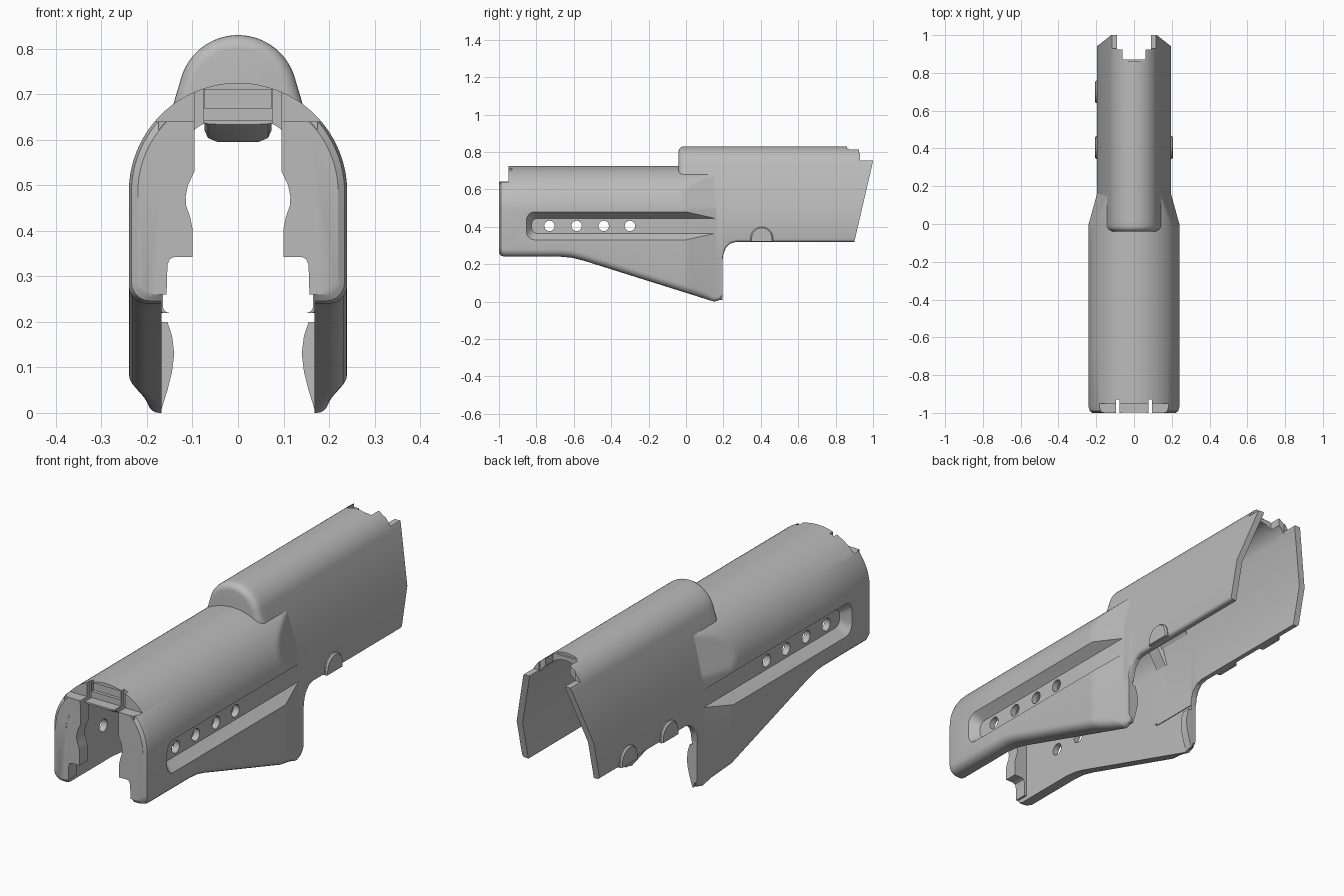
import bpy, bmesh
from math import sin, cos, pi, radians

cube = bpy.data.objects.get("Cube")
if cube:
    bpy.data.objects.remove(cube, do_unlink=True)

grey = bpy.data.materials.new("shell_grey")
grey.use_nodes = True
COLOUR = (0.5, 0.5, 0.5, 1)
grey.diffuse_color = COLOUR
grey.node_tree.nodes["Principled BSDF"].inputs["Base Color"].default_value = COLOUR


def loft(name, rings):
    """Closed solid skinned through rings with equal point counts."""
    bm = bmesh.new()
    rows = [[bm.verts.new(p) for p in ring] for ring in rings]
    n = len(rows[0])
    for a, b in zip(rows, rows[1:]):
        for i in range(n):
            j = (i + 1) % n
            bm.faces.new((a[i], a[j], b[j], b[i]))
    bm.faces.new(rows[0][::-1])
    bm.faces.new(rows[-1])
    bmesh.ops.recalc_face_normals(bm, faces=bm.faces)
    mesh = bpy.data.meshes.new(name)
    bm.to_mesh(mesh)
    bm.free()
    mesh.materials.append(grey)
    ob = bpy.data.objects.new(name, mesh)
    bpy.context.collection.objects.link(ob)
    return ob


def box(name, x, y, z):
    return loft(name, [[(x[0], v, z[0]), (x[1], v, z[0]), (x[1], v, z[1]), (x[0], v, z[1])] for v in y])


def cut(target, cutter):
    """Subtract the cutter, then discard it."""
    cutter.hide_render = True
    mod = target.modifiers.new("cut", 'BOOLEAN')
    mod.operation, mod.solver, mod.object = 'DIFFERENCE', 'EXACT', cutter
    bpy.context.view_layer.objects.active = target
    bpy.ops.object.modifier_apply(modifier=mod.name)
    bpy.data.objects.remove(cutter, do_unlink=True)


def lerp_table(table, v):
    for (a, p), (b, q) in zip(table, table[1:]):
        if v <= b:
            return p + (q - p) * max(0, v - a) / (b - a)
    return table[-1][1]


def arch_ring(outer, inner):
    """Closed inverted-U loop from right halves listed bottom to top."""
    flip = lambda pts: [(-x, z) for x, z in pts]
    return outer + flip(outer[-2::-1]) + flip(inner) + inner[-2::-1]


def arc(cx, cz, r, a0, a1, n):
    return [(cx + r * cos(radians(a0 + (a1 - a0) * i / n)),
             cz + r * sin(radians(a0 + (a1 - a0) * i / n))) for i in range(n + 1)]


# Front shell: arch section with a sloping lower edge and a tapered rear
FRONT_EDGE = [(-1, .24), (-.67, .24), (-.61, .235), (-.55, .22), (.15, 0), (.18, .008), (.195, .03)]
IN_X = .168


def front_ring(y):
    inset = lerp_table([(-1, .02), (-.99, .006), (-.97, 0)], y)
    zb = lerp_table(FRONT_EDGE, y) + inset
    base = max(.193, .24 - .047 * y / .17)
    w = min(.24, base) - inset
    r = min(.04, w - IN_X - .005)
    pts = arc(w - r, zb + r, r, -90, 0, 5) + arc(0, .485, .24 - inset, 0, 90, 28)
    outer = [(min(x, base - max(0, z - .5) * .32), z) for x, z in pts]
    outer[-1] = (0, outer[-1][1])
    inner = [(IN_X, zb)] + [(x, min(z, .64)) for x, z in arc(0, .485, IN_X, 0, 90, 12)]
    inner[-1] = (0, inner[-1][1])
    return [(x, y, z) for x, z in arch_ring(outer, inner)]


stations = [-1, -.995, -.99, -.97, -.67, -.64, -.61, -.58, -.55, -.3, -.1]
stations += [-.06 + .02 * i for i in range(11)] + [.15, .165, .18, .195]
front_shell = loft("front_shell", [front_ring(y) for y in stations])


# Side pockets with sloping walls, and the row of vent holes
def rounded_rect(x, y0, y1, z0, z1, r):
    out = []
    for cy, cz, a in ((y1 - r, z1 - r, 0), (y0 + r, z1 - r, 90), (y0 + r, z0 + r, 180), (y1 - r, z0 + r, 270)):
        out += [(x, u, v) for u, v in arc(cy, cz, r, a, a + 90, 5)]
    return out


for s in (-1, 1):
    cut(front_shell, loft("pocket_cutter", [rounded_rect(s * .26, -.866, .26, .314, .496, .05),
                                            rounded_rect(s * .197, -.825, .24, .365, .445, .03)]))
for y in (-.73, -.585, -.44, -.3):
    circle = arc(y, .405, .028, 0, 337.5, 15)
    cut(front_shell, loft("hole_cutter", [[(x, u, v) for u, v in circle] for x in (-.3, .3)]))

# Stepped nose with two slits and a small recess
cut(front_shell, box("nose_cutter", (-.4, .4), (-1.1, -.95), (.64, .9)))
cut(front_shell, box("recess_cutter", (-.074, .074), (-.97, -.935), (.67, .71)))
for s in (-1, 1):
    cut(front_shell, box("slit_cutter", sorted((s * .076, s * .096)), (-1.1, -.93), (.5, .9)))

# Shaped guides inside the nose opening
guide = [(.175, .26), (.157, .26), (.155, .325), (.15, .338), (.14, .343), (.1, .343), (.1, .405), (.105, .43),
         (.114, .455), (.115, .475), (.11, .5), (.096, .53), (.096, .64), (.175, .64)]
# Inward lips at the rear of the grip
lip = [(.175, .01), (.168, .008), (.155, .05), (.145, .09), (.14, .13), (.145, .17), (.155, .2), (.175, .2)]
for side, s in (("left", 1), ("right", -1)):
    loft("nose_guide_" + side, [[(s * x, y, z) for x, z in guide] for y in (-.999, -.94)])
    loft("grip_lip_" + side, [[(s * x, y, z) for x, z in lip] for y in (.155, .194)])


# Wedge-shaped tongue under the nose roof
def tongue_ring(y, depth):
    half = [(.074, .642), (.074, .64 - depth * .4), (.066, .64 - depth * .8), (.045, .64 - depth)]
    return [(x, y, z) for x, z in half + [(-x, z) for x, z in half[::-1]]]


loft("nose_tongue", [tongue_ring(-.998, .006), tongue_ring(-.93, .045), tongue_ring(-.9, .045)])

# Rear shell: narrower hood with sloping flanks and a raked back end
REAR_EDGE = [(-.04, .22), (.195, .22), (.2, .255), (.212, .285), (.235, .31), (.27, .32), (1, .32)]


def rear_half(zb, e, top, r, c):
    w = .195 - e
    return arc(w - c, zb + c, c, -90, 0, 4) + [(w, .5)] + arc(0, top - r, r, 17, 90, 20)


def rear_ring(y, inset=0, roof=.03, raked=False):
    zb = lerp_table(REAR_EDGE, y)
    outer = rear_half(zb, inset, .83 - inset, .13 - inset, .014)
    inner = rear_half(zb, .03, .83 - roof, .1, .0005)
    outer[-1], inner[-1] = (0, outer[-1][1]), (0, inner[-1][1])
    return [(x, .9 + (z - .32) * .1 / .43 if raked else y, z) for x, z in arch_ring(outer, inner)]


rings = [rear_ring(-.04 + .03 * (1 - cos(a)), .03 * (1 - sin(a)), .14) for a in [i * pi / 10 for i in range(6)]]
rings += [rear_ring(.02, 0, .14), rear_ring(.03)]
rings += [rear_ring(y) for y in (.195, .2, .205, .212, .222, .235, .25, .27, .85)]
rings.append(rear_ring(.9, raked=True))
rear_shell = loft("rear_shell", rings)

# Steps and notches in the back end of the hood
cut(rear_shell, box("step_cutter", (-.3, .3), (.93, 1.2), (.755, 1)))
cut(rear_shell, box("top_cutter", (-.3, .3), (.86, 1.2), (.818, 1)))
cut(rear_shell, box("notch_cutter", (-.062, .062), (.87, 1.2), (.6, 1)))
cut(rear_shell, box("wide_notch_cutter", (-.09, .09), (.925, 1.2), (.6, 1)))

# Half-round screw bosses along the lower edge
for name, s, y in (("left", 1, .405), ("right_front", -1, .405), ("right_rear", -1, .7)):
    outline = [(y - .06, .321)] + arc(y, .34, .06, 180, 0, 16) + [(y + .06, .321)]
    small = [(y + (u - y) * .9, .321 + (v - .321) * .93) for u, v in outline]
    loft("screw_boss_" + name, [[(s * x, u, v) for u, v in ring]
                                for x, ring in ((.168, outline), (.2, outline), (.207, small))])

# Smooth curves while keeping hard edges
bpy.ops.object.select_all(action='DESELECT')
for ob in bpy.context.scene.objects:
    if ob.type == 'MESH' and ob.data.materials and ob.data.materials[0] == grey:
        ob.select_set(True)
        bpy.context.view_layer.objects.active = ob
bpy.ops.object.shade_smooth_by_angle(angle=radians(30))
